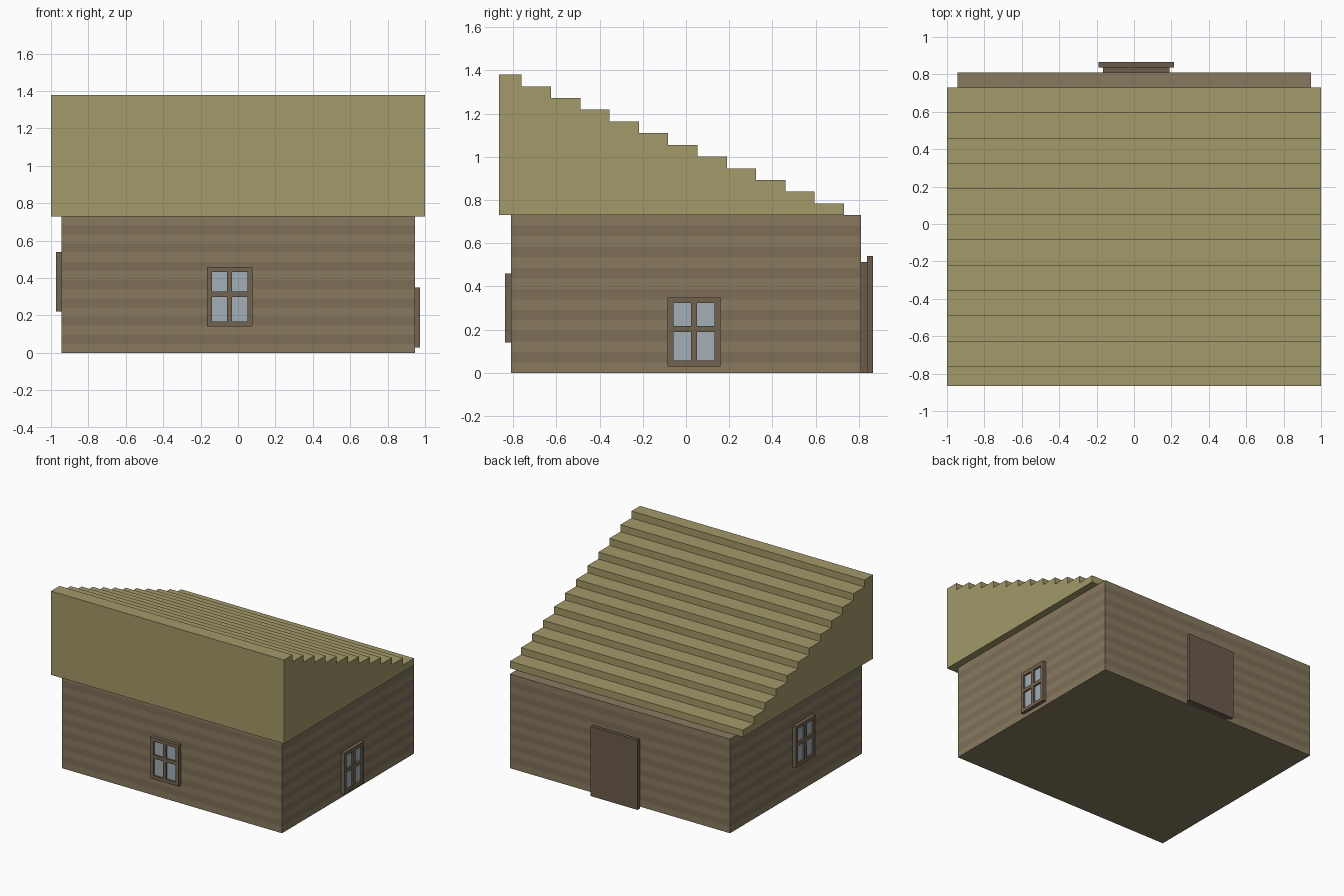
import bpy, bmesh, math
from mathutils import Matrix, Vector

if "Cube" in bpy.data.objects:
    bpy.data.objects.remove(bpy.data.objects["Cube"])


def material(name, rgb):
    m = bpy.data.materials.new(name)
    m.diffuse_color = (*rgb, 1)
    m.use_nodes = True
    m.node_tree.nodes["Principled BSDF"].inputs["Base Color"].default_value = m.diffuse_color
    return m


LOG = material("log_light", (0.25, 0.195, 0.117))
LOG_DARK = material("log_dark", (0.205, 0.157, 0.097))
THATCH = material("thatch", (0.36, 0.32, 0.14))
FRAME = material("frame_wood", (0.17, 0.125, 0.08))
DOOR = material("door_wood", (0.15, 0.105, 0.07))
GLASS = material("glass", (0.36, 0.43, 0.47))


def finish(bm, name, *mats):
    bmesh.ops.recalc_face_normals(bm, faces=bm.faces)
    me = bpy.data.meshes.new(name)
    bm.to_mesh(me)
    bm.free()
    for m in mats:
        me.materials.append(m)
    ob = bpy.data.objects.new(name, me)
    bpy.context.collection.objects.link(ob)
    return ob


def add_box(bm, lo, hi):
    lo, hi = Vector(lo), Vector(hi)
    mat = Matrix.Translation((lo + hi) / 2) @ Matrix.Diagonal((*(hi - lo), 1))
    bmesh.ops.create_cube(bm, size=1, matrix=mat)


def box(name, lo, hi, mat):
    bm = bmesh.new()
    add_box(bm, lo, hi)
    return finish(bm, name, mat)


# Walls: one box sliced into alternating log courses
EAVE, COURSES = 0.73, 15
bm = bmesh.new()
add_box(bm, (-0.945, -0.81, 0), (0.945, 0.81, EAVE))
h = EAVE / COURSES
for i in range(1, COURSES):
    bmesh.ops.bisect_plane(bm, geom=bm.verts[:] + bm.edges[:] + bm.faces[:],
                           plane_co=(0, 0, i * h), plane_no=(0, 0, 1))
for f in bm.faces:
    f.normal_update()
    if abs(f.normal.z) < 0.5:
        f.material_index = int(f.calc_center_median().z / h) % 2
finish(bm, "walls", LOG, LOG_DARK)

# Roof: stepped single-slope profile extruded along x
STEPS, TOP = 12, 1.38
rise, run = (TOP - EAVE) / STEPS, 0.1355
profile = [(-0.865, EAVE), (-0.865, TOP)]
for i in range(STEPS):
    y = -0.76 + i * run
    profile += [(y, TOP - i * rise), (y, TOP - (i + 1) * rise)]
bm = bmesh.new()
face = bm.faces.new([bm.verts.new((-1, y, z)) for y, z in profile])
ext = bmesh.ops.extrude_face_region(bm, geom=[face])
bmesh.ops.translate(bm, vec=(2, 0, 0),
                    verts=[v for v in ext["geom"] if isinstance(v, bmesh.types.BMVert)])
finish(bm, "roof", THATCH)


# Windows: built facing -y around the origin, then turned onto a wall
def window(name, loc, turn):
    w, d, b = 0.122, 0.027, 0.027
    place = Matrix.Translation(loc) @ Matrix.Rotation(turn, 4, 'Z')
    bm = bmesh.new()
    for lo, hi in [((-w, 0), (-w + b, 0.32)), ((w - b, 0), (w, 0.32)),
                   ((-w + b, 0), (w - b, b)), ((-w + b, 0.32 - b), (w - b, 0.32)),
                   ((-b / 2, b), (b / 2, 0.32 - b)),
                   ((-w + b, 0.16), (-b / 2, 0.187)), ((b / 2, 0.16), (w - b, 0.187))]:
        add_box(bm, (lo[0], -d, lo[1]), (hi[0], 0, hi[1]))
    finish(bm, name + "_frame", FRAME).matrix_world = place
    box(name + "_glass", (-w + b, -0.013, b), (w - b, 0, 0.32 - b), GLASS).matrix_world = place


window("front_window", (-0.045, -0.81, 0.14), 0)
window("right_window", (0.945, 0.037, 0.03), math.pi / 2)
window("left_window", (-0.945, -0.08, 0.22), -math.pi / 2)

# Back door: inner backing and wider outer panel
box("door_backing", (-0.165, 0.81, 0), (0.19, 0.838, 0.513), DOOR)
box("door_panel", (-0.19, 0.838, 0), (0.215, 0.865, 0.54), DOOR)
